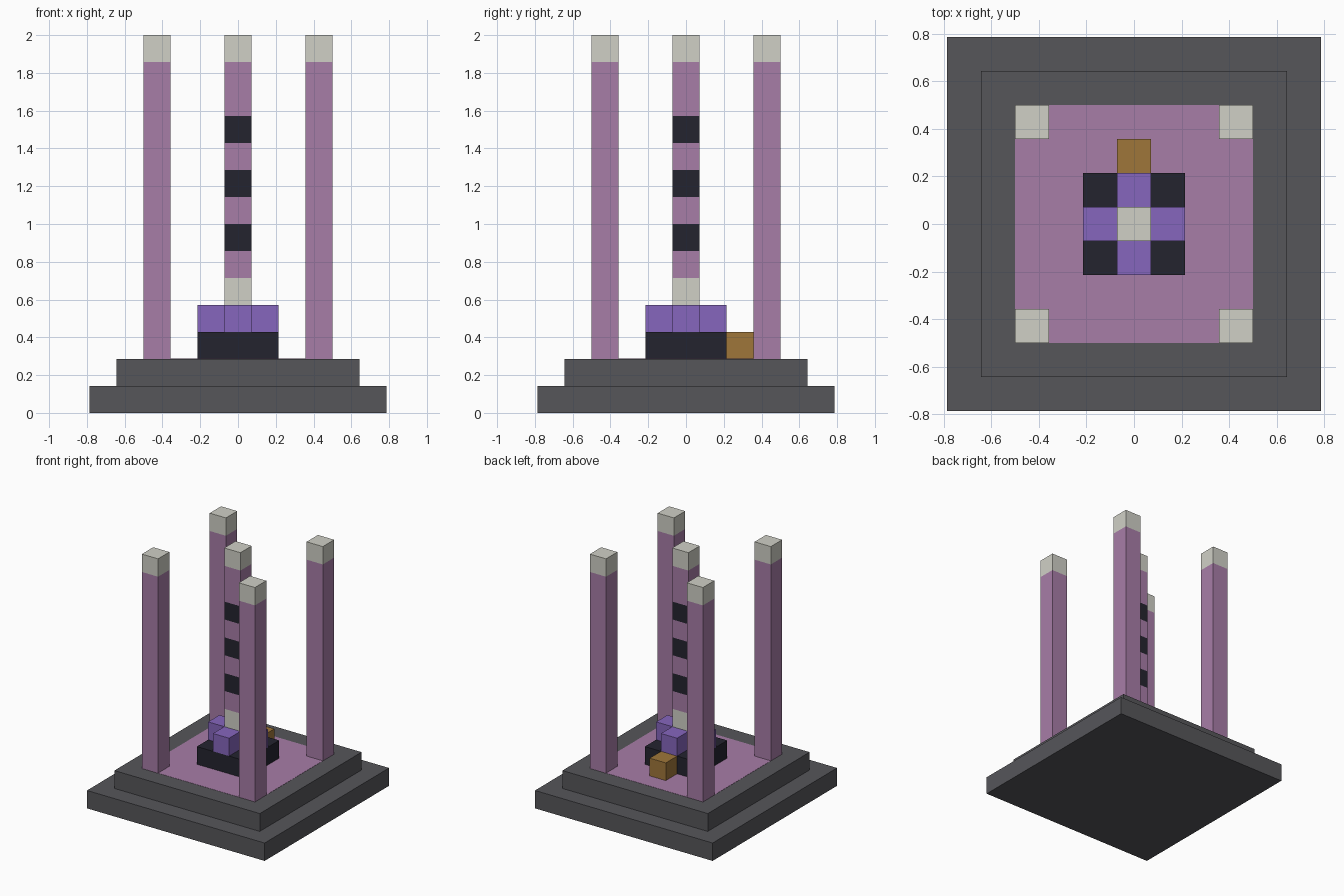
import bpy

cube = bpy.data.objects.get("Cube")
if cube:
    bpy.data.objects.remove(cube, do_unlink=True)

U = 2 / 14  # one block


def material(name, rgb):
    """Flat material from 8-bit sRGB values."""
    lin = [((c / 255 + 0.055) / 1.055) ** 2.4 for c in rgb]
    mat = bpy.data.materials.new(name)
    mat.use_nodes = True
    mat.diffuse_color = (*lin, 1)
    shader = next(n for n in mat.node_tree.nodes if n.type == "BSDF_PRINCIPLED")
    shader.inputs["Base Color"].default_value = (*lin, 1)
    return mat


GREY = material("dark_grey", (86, 86, 90))
PINK = material("dusty_pink", (167, 125, 167))
PALE = material("pale_stone", (208, 208, 198))
BLACK = material("near_black", (36, 36, 47))
PURPLE = material("purple", (134, 102, 189))
BROWN = material("golden_brown", (159, 118, 58))


def prism(name, x, y, width, levels, bands):
    """Square column in block units: one material per band between levels."""
    h = width / 2
    verts = [((x + sx * h) * U, (y + sy * h) * U, z * U)
             for z in levels for sx, sy in ((-1, -1), (1, -1), (1, 1), (-1, 1))]
    faces, colours = [(3, 2, 1, 0)], [bands[0]]
    for b, mat in enumerate(bands):
        for i in range(4):
            j = (i + 1) % 4
            faces.append((4 * b + i, 4 * b + j, 4 * b + 4 + j, 4 * b + 4 + i))
            colours.append(mat)
    top = 4 * len(bands)
    faces.append((top, top + 1, top + 2, top + 3))
    colours.append(bands[-1])
    mesh = bpy.data.meshes.new(name)
    mesh.from_pydata(verts, [], faces)
    slots = list(dict.fromkeys(bands))
    for mat in slots:
        mesh.materials.append(mat)
    for face, mat in zip(mesh.polygons, colours):
        face.material_index = slots.index(mat)
    obj = bpy.data.objects.new(name, mesh)
    bpy.context.collection.objects.link(obj)
    return obj


# Stepped base with an inlaid floor
prism("lower_step", 0, 0, 11, (0, 1), [GREY])
prism("upper_step", 0, 0, 9, (1, 2), [GREY])
prism("floor_inlay", 0, 0, 7, (1.98, 2.01), [PINK])

# Corner pillars with pale caps
for side, sx in (("left", 1), ("right", -1)):
    for end, sy in (("front", -1), ("back", 1)):
        prism(f"{end}_{side}_pillar", 3 * sx, 3 * sy, 1, (2, 13, 14), [PINK, PALE])

# Central plinth, its four crystal blocks, and the block behind it
prism("plinth", 0, 0, 3, (2, 3), [BLACK])
for name, x, y in (("left", 1, 0), ("right", -1, 0), ("front", 0, -1), ("back", 0, 1)):
    prism(f"{name}_crystal_block", x, y, 1, (3, 4), [PURPLE])
prism("back_block", 0, 2, 1, (2, 3), [BROWN])

# Banded central column
prism("central_column", 0, 0, 1, (3, 5, 6, 7, 8, 9, 10, 11, 13, 14),
      [PALE, PINK, BLACK, PINK, BLACK, PINK, BLACK, PINK, PALE])
